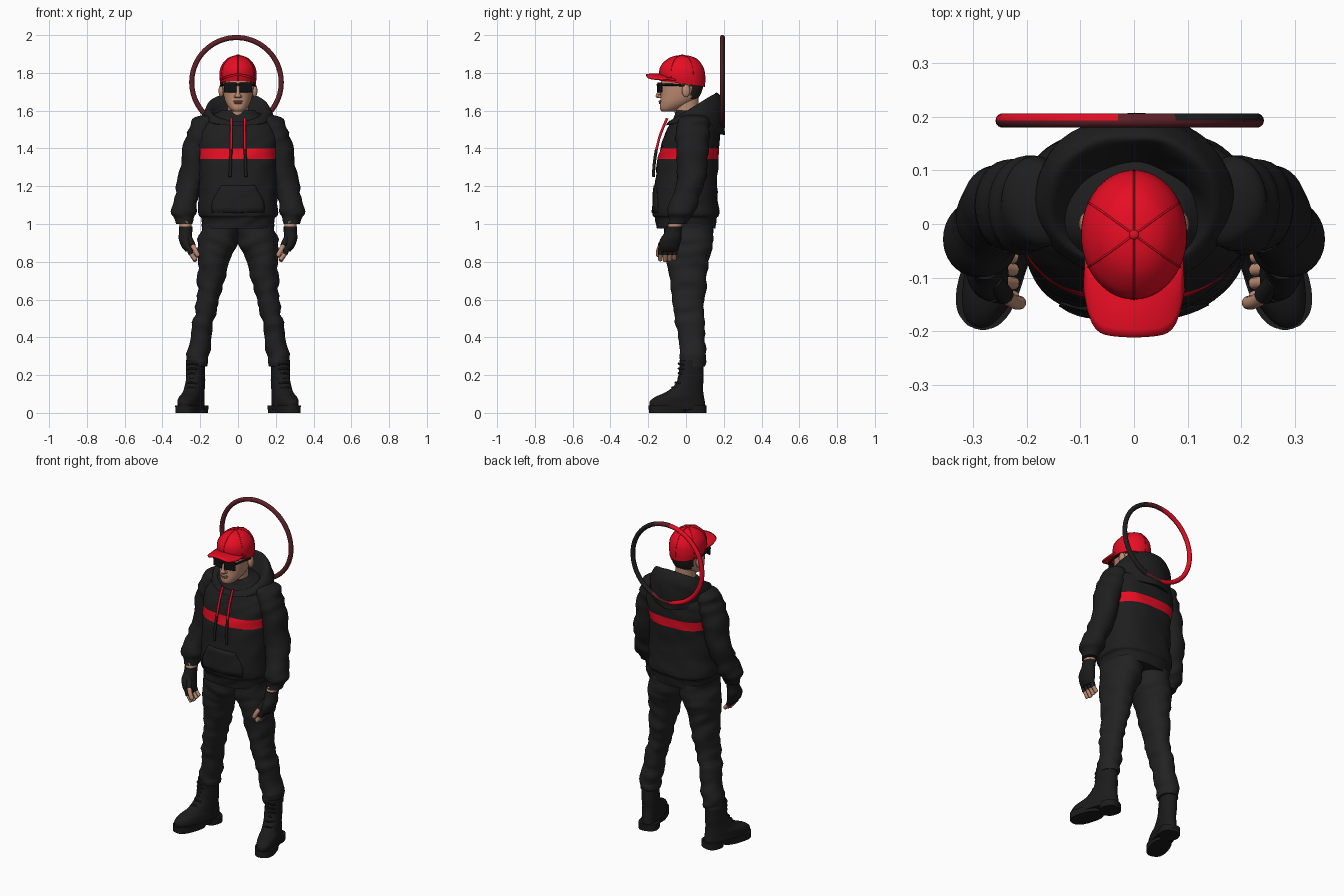
import bpy, bmesh, math
from mathutils import Vector, Matrix, noise

if "Cube" in bpy.data.objects:
    bpy.data.objects.remove(bpy.data.objects["Cube"])


def mat(name, r, g, b):
    m = bpy.data.materials.new(name)
    m.diffuse_color = (r, g, b, 1)
    m.use_nodes = True
    m.node_tree.nodes["Principled BSDF"].inputs["Base Color"].default_value = m.diffuse_color
    return m


HOODIE = mat("hoodie black", .013, .013, .013)
PANTS = mat("trouser black", .016, .016, .017)
BOOT = mat("boot black", .011, .011, .011)
RED = mat("bright red", .80, .004, .017)
MAROON = mat("dark maroon", .11, .014, .02)
SKIN = mat("skin", .50, .26, .17)
LIP = mat("lips", .38, .16, .11)
GLASS = mat("glasses black", .006, .006, .007)
HAIR = mat("dark hair", .018, .013, .011)


def finish(name, bm, mats, mirror=False):
    bmesh.ops.recalc_face_normals(bm, faces=bm.faces[:])
    me = bpy.data.meshes.new(name)
    bm.to_mesh(me)
    bm.free()
    ob = bpy.data.objects.new(name, me)
    bpy.context.collection.objects.link(ob)
    for m in mats:
        me.materials.append(m)
    if mirror:
        ob.modifiers.new("mirror", 'MIRROR').use_clip = False
    return ob


def catmull(pts, sub):
    out = []
    for i in range(len(pts) - 1):
        p = [pts[max(0, min(len(pts) - 1, i + k))] for k in (-1, 0, 1, 2)]
        for s in range(sub):
            t = s / sub
            out.append([.5 * (2 * b + (c - a) * t + (2 * a - 5 * b + 4 * c - d) * t * t
                              + (3 * b - a - 3 * c + d) * t ** 3) for a, b, c, d in zip(*p)])
    return out + [list(pts[-1])]


def loft(name, rings, mats, n=2.0, seg=40, sub=5, fold=0, mirror=False, xf=None, rule=None, cuts=()):
    """Stack of superellipse rings (z, cx, cy, rx, ry, tilt), smoothly joined."""
    bm = bmesh.new()
    loops = []
    for z, cx, cy, rx, ry, tilt in catmull([tuple(r) + (0,) * (6 - len(r)) for r in rings], sub):
        loop = []
        for k in range(seg):
            a = 2 * math.pi * k / seg
            c, s = math.cos(a), math.sin(a)
            dx = rx * math.copysign(abs(c) ** (2 / n), c)
            dy = ry * math.copysign(abs(s) ** (2 / n), s)
            p = Vector((cx + dx, cy + dy, z + tilt * dy))
            if fold:  # cloth creases
                w = noise.noise(Vector((p.x * 7 + p.z * 4, p.y * 7, p.z * 22 - p.x * 9)))
                p += Vector((c, s, 0)) * fold * w
            loop.append(bm.verts.new(p))
        loops.append(loop)
    for a, b in zip(loops, loops[1:]):
        for k in range(seg):
            j = (k + 1) % seg
            bm.faces.new((a[k], a[j], b[j], b[k]))
    bm.faces.new(loops[0])
    bm.faces.new(loops[-1])
    for z in cuts:
        bmesh.ops.bisect_plane(bm, geom=bm.verts[:] + bm.edges[:] + bm.faces[:],
                               plane_co=(0, 0, z), plane_no=(0, 0, 1))
    if rule:
        for f in bm.faces:
            f.material_index = rule(f.calc_center_median())
    if xf:
        bm.transform(xf)
    return finish(name, bm, mats, mirror)


def tube(name, pts, r, m, mirror=False, tip=1.0):
    cu = bpy.data.curves.new(name, 'CURVE')
    cu.dimensions = '3D'
    cu.bevel_depth, cu.bevel_resolution, cu.use_fill_caps = r, 3, True
    sp = cu.splines.new('POLY')
    path = catmull(pts, 4)
    sp.points.add(len(path) - 1)
    for i, p in enumerate(path):
        sp.points[i].co = (*p, 1)
        sp.points[i].radius = tip if i == len(path) - 1 else 1
    ob = bpy.data.objects.new(name, cu)
    bpy.context.collection.objects.link(ob)
    me = bpy.data.meshes.new_from_object(ob.evaluated_get(bpy.context.evaluated_depsgraph_get()))
    bpy.data.objects.remove(ob)
    bm = bmesh.new()
    bm.from_mesh(me)
    for f in bm.faces:
        f.material_index = 0
    return finish(name, bm, [m], mirror)


def ball(name, loc, scale, m, mirror=False):
    bm = bmesh.new()
    bmesh.ops.create_uvsphere(bm, u_segments=20, v_segments=12, radius=1,
                              matrix=Matrix.Translation(loc) @ Matrix.Diagonal((*scale, 1)))
    return finish(name, bm, [m], mirror)


# Hoodie body with chest stripe, sleeves, hood
torso = loft("hoodie_body", [(.975, 0, 0, .185, .155), (1.03, 0, 0, .195, .163), (1.06, 0, 0, .212, .175),
             (1.2, 0, 0, .205, .165), (1.35, 0, .013, .205, .16), (1.45, 0, .028, .215, .15),
             (1.52, 0, .04, .2, .13), (1.57, 0, .04, .14, .1), (1.6, 0, .03, .09, .08)],
             [HOODIE, RED], n=2.5, seg=72, fold=.009, cuts=(1.345, 1.4),
             rule=lambda c: int(1.345 < c.z < 1.4 and abs(c.x) < .198))
loft("sleeve", [(1.578, .15, .04, .03, .04), (1.557, .175, .038, .062, .078), (1.5, .193, .035, .07, .09),
     (1.4, .215, .035, .072, .085), (1.25, .248, .028, .067, .078), (1.12, .275, -.01, .062, .07),
     (1.06, .283, -.03, .062, .067), (1.035, .282, -.038, .052, .057), (1.0, .28, -.045, .044, .05)],
     [HOODIE], fold=.016, mirror=True)
loft("hood", [(1.5, 0, .06, .17, .142, -.2), (1.565, 0, .047, .185, .158, .28), (1.617, 0, .04, .166, .132, .57),
     (1.605, 0, .03, .135, .112, .58), (1.53, 0, .02, .09, .08, .4)], [HOODIE], seg=56, sub=6, fold=.01)

# Front pouch pocket, pressed onto the body
bm = bmesh.new()
prof = [(1.06, .14), (1.09, .14), (1.12, .138), (1.15, .122), (1.18, .103), (1.205, .09)]
rows = [[bm.verts.new((w * (i / 8 - 1), -.25, z)) for i in range(17)] for z, w in prof]
for a, b in zip(rows, rows[1:]):
    for i in range(16):
        bm.faces.new((a[i], a[i + 1], b[i + 1], b[i]))
pocket = finish("front_pocket", bm, [HOODIE])
sw = pocket.modifiers.new("wrap", 'SHRINKWRAP')
sw.target, sw.offset, sw.wrap_method = torso, .005, 'PROJECT'
sw.use_project_y, sw.use_negative_direction, sw.use_positive_direction = True, True, True
pocket.modifiers.new("thick", 'SOLIDIFY').thickness = .006

# Drawstrings
tube("drawstring", [(.035, -.1, 1.56), (.035, -.137, 1.47), (.037, -.157, 1.39)], .007, RED, True)
tube("drawstring_end", [(.037, -.157, 1.395), (.04, -.168, 1.32), (.042, -.173, 1.25)], .008, HOODIE, True)

# Trousers
loft("trouser_leg", [(1.0, .095, .01, .1, .13), (.9, .107, .01, .106, .128), (.85, .12, .01, .094, .12),
     (.8, .13, .01, .081, .11), (.7, .145, .012, .071, .098), (.6, .16, .01, .058, .086),
     (.5, .178, .018, .055, .078), (.4, .2, .03, .055, .07), (.3, .212, .033, .056, .067),
     (.27, .216, .034, .062, .072), (.245, .218, .035, .054, .067)], [PANTS], n=2.2, fold=.014, mirror=True)

# Boots, toes turned out
turn = Matrix.Translation((.248, -.045, 0)) @ Matrix.Rotation(math.radians(18), 4, 'Z')
loft("boot", [(.03, 0, 0, .054, .152), (.06, 0, 0, .055, .152), (.085, 0, .012, .052, .135),
     (.105, 0, .035, .048, .108), (.14, 0, .06, .047, .08), (.2, 0, .075, .047, .066),
     (.28, 0, .08, .05, .066)], [BOOT], n=2.3, fold=.004, mirror=True, xf=turn)
for part, y0, ry, z0 in (("boot_sole", 0, .158, .018), ("front_tread", -.055, .1, 0), ("heel_tread", .1, .056, 0)):
    loft(part, [(z0, 0, y0, .057, ry), (.04, 0, y0, .058, ry)], [BOOT], n=2.6, sub=1, mirror=True, xf=turn)
for i in range(6):
    z = .13 + .025 * i
    y = -.03 + .018 * min(i, 2)
    tube("boot_lace", [turn @ Vector(p) for p in ((-.03, y + .02, z), (0, y, z + .006), (.03, y + .02, z))],
         .005, BOOT, True)

# Hands: bare wrist, half-finger glove, bare finger tips
loft("wrist", [(1.03, .28, -.05, .032, .036), (.96, .277, -.065, .032, .038)], [SKIN], seg=20, sub=2, mirror=True)
loft("glove", [(.987, .277, -.06, .036, .042), (.96, .278, -.068, .036, .045), (.92, .277, -.08, .037, .056),
     (.88, .268, -.09, .034, .056), (.855, .258, -.092, .022, .05)], [BOOT], seg=28, fold=.004, mirror=True)
for i, y in enumerate((-.132, -.107, -.082, -.058)):
    b = Vector((.265, y, .885))
    k = Vector((.248, y - .002, .84))
    t = Vector((.222, y - .004, .802 + .006 * abs(i - 1)))
    tube("glove_finger", [b, k], .0145, BOOT, True)
    tube("finger", [k + Vector((.004, 0, .008)), k.lerp(t, .6), t], .012, SKIN, True, .6)
tube("glove_thumb", [(.262, -.105, .93), (.24, -.135, .885)], .017, BOOT, True)
tube("thumb", [(.242, -.132, .89), (.226, -.145, .86), (.21, -.147, .828)], .013, SKIN, True, .6)

# Head and neck
loft("head", [(1.595, 0, -.095, .026, .033), (1.61, 0, -.082, .044, .056), (1.64, 0, -.052, .064, .086),
     (1.68, 0, -.03, .076, .104), (1.74, 0, -.02, .083, .113), (1.8, 0, -.015, .082, .105),
     (1.85, 0, -.015, .05, .07)], [SKIN, HAIR], n=2.15, rule=lambda c: int(c.z > 1.665 and c.y > .025))
loft("neck", [(1.5, 0, .02, .068, .075), (1.58, 0, .005, .056, .064), (1.7, 0, .0, .055, .068)], [SKIN], seg=28)
ball("ear", (.089, .0, 1.705), (.014, .022, .034), SKIN, True)
tube("nose", [(0, -.132, 1.725), (0, -.14, 1.7), (0, -.15, 1.679)], .011, SKIN)
ball("nose_tip", (0, -.147, 1.678), (.016, .014, .011), SKIN)
ball("nostril", (.012, -.138, 1.675), (.009, .011, .009), SKIN, True)
ball("upper_lip", (0, -.136, 1.649), (.026, .01, .006), LIP)
ball("lower_lip", (0, -.134, 1.64), (.021, .01, .006), LIP)
ball("chin", (0, -.118, 1.613), (.027, .02, .017), SKIN)

# Sunglasses
bm = bmesh.new()
bmesh.ops.create_cube(bm, size=1, matrix=Matrix.Translation((.041, -.139, 1.722)) @
                      Matrix.Rotation(math.radians(15), 4, 'Z') @ Matrix.Diagonal((.07, .012, .054, 1)))
lens = finish("sunglass_lens", bm, [GLASS], True)
bv = lens.modifiers.new("round", 'BEVEL')
bv.width, bv.segments = .005, 2
tube("sunglass_bridge", [(-.015, -.146, 1.736), (0, -.15, 1.738), (.015, -.146, 1.736)], .006, GLASS)
tube("sunglass_temple", [(.074, -.13, 1.737), (.086, -.07, 1.737), (.09, .0, 1.732)], .006, GLASS, True)

# Cap: crown, button, raised seams, curved brim
crown = [(1.742, 0, -.017, .094, .115, -.14), (1.785, 0, -.02, .099, .121, -.1), (1.83, 0, -.02, .092, .113, -.05),
         (1.868, 0, -.02, .066, .083), (1.886, 0, -.02, .038, .048), (1.893, 0, -.02, .006, .008)]
loft("cap_crown", crown, [RED], seg=48)
ball("cap_button", (0, -.02, 1.893), (.009, .009, .005), RED)
for k in range(6):
    a = math.pi / 2 + k * math.pi / 3
    tube("cap_seam", [(cx + rx * math.cos(a), cy + ry * math.sin(a), z + (t[0] if t else 0) * ry * math.sin(a))
                      for z, cx, cy, rx, ry, *t in crown], .0018, RED)
bm = bmesh.new()
grid = []
for i in range(25):
    s = i / 12 - 1
    y0 = -.01 - .112 * math.sqrt(1 - .86 * s * s)
    y1 = -.211 + .012 * s * s + .075 * s ** 8
    grid.append([bm.verts.new((s * .091, y0 + (y1 - y0) * v / 6, 1.788 - .026 * s * s + .004 * math.sin(v / 2)))
                 for v in range(7)])
for a, b in zip(grid, grid[1:]):
    for v in range(6):
        bm.faces.new((a[v], b[v], b[v + 1], a[v + 1]))
brim = finish("cap_brim", bm, [RED])
so = brim.modifiers.new("thick", 'SOLIDIFY')
so.thickness, so.offset = .01, 0

# Ring floating behind the head: maroon front, back split red / maroon / black
bpy.ops.mesh.primitive_torus_add(major_radius=.237, minor_radius=.0135, major_segments=72, minor_segments=14,
                                 location=(-.008, .193, 1.75), rotation=(math.pi / 2, 0, 0))
ring = bpy.context.object
ring.name = "back_ring"
for m in (MAROON, RED, HOODIE):
    ring.data.materials.append(m)
for p in ring.data.polygons:
    if p.normal.z < -.1:  # local -z faces the back
        p.material_index = 1 if p.center.x < -.03 else (2 if p.center.x > .09 else 0)

# Smooth shading
for ob in bpy.context.scene.objects:
    ob.select_set(ob.type == 'MESH')
bpy.context.view_layer.objects.active = torso
bpy.ops.object.shade_smooth_by_angle(angle=math.radians(50))
